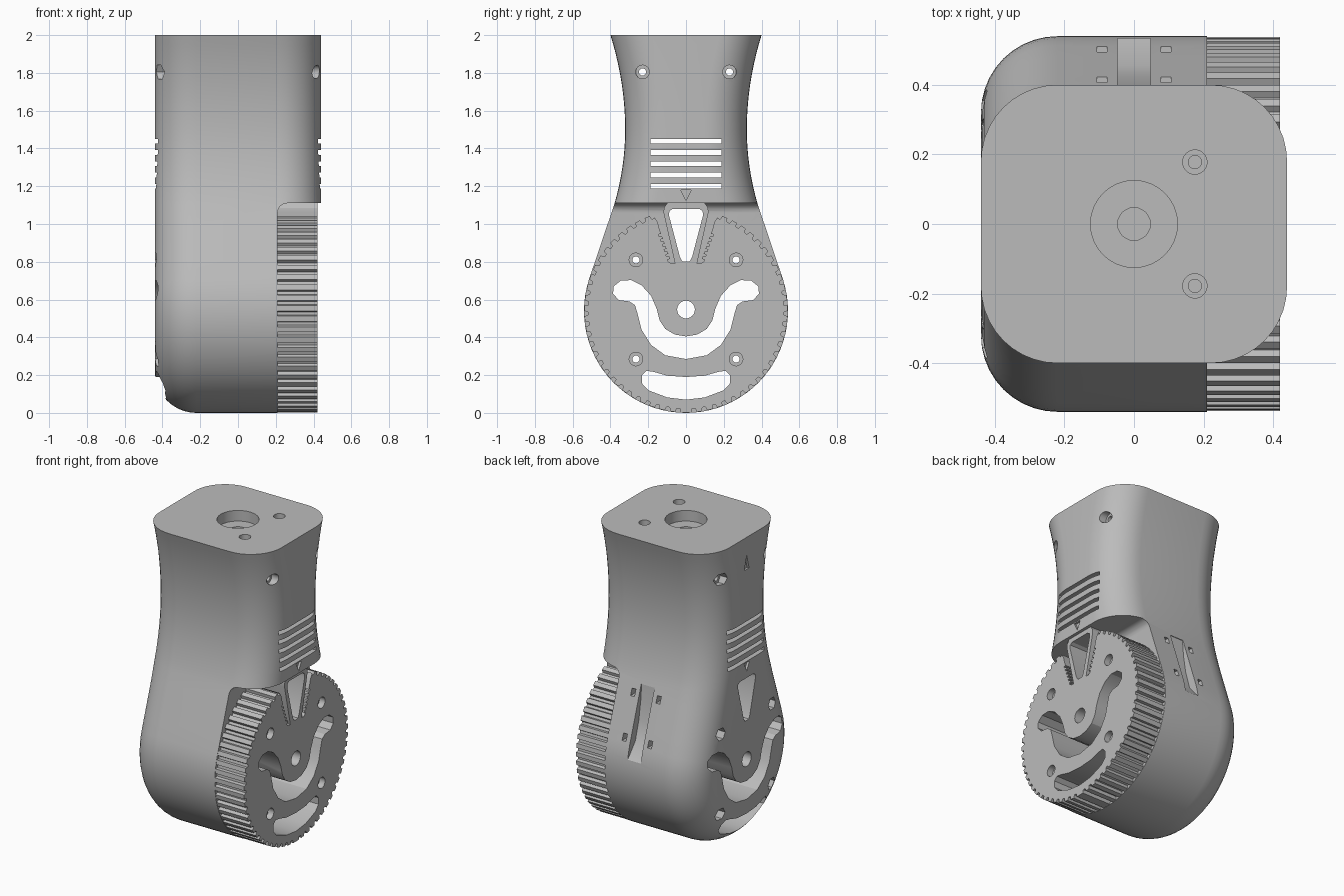
import bpy, bmesh
from math import sin, cos, pi, radians

if "Cube" in bpy.data.objects:
    bpy.data.objects.remove(bpy.data.objects["Cube"])

grey = bpy.data.materials.new("plain_grey")
grey.diffuse_color = (0.5, 0.5, 0.5, 1)
grey.use_nodes = True
grey.node_tree.nodes["Principled BSDF"].inputs["Base Color"].default_value = grey.diffuse_color


def make(name, bm):
    bmesh.ops.recalc_face_normals(bm, faces=bm.faces)
    me = bpy.data.meshes.new(name)
    bm.to_mesh(me)
    bm.free()
    me.materials.append(grey)
    ob = bpy.data.objects.new(name, me)
    bpy.context.collection.objects.link(ob)
    return ob


def prisms(name, axis, items):
    """Extrude outlines along an axis; items are (outline, start, end)."""
    place = {'x': lambda p, t: (t, p[0], p[1]),
             'y': lambda p, t: (p[0], t, p[1]),
             'z': lambda p, t: (p[0], p[1], t)}[axis]
    bm = bmesh.new()
    for pts, a, b in items:
        lo = [bm.verts.new(place(p, a)) for p in pts]
        hi = [bm.verts.new(place(p, b)) for p in pts]
        bm.faces.new(lo)
        bm.faces.new(hi)
        for i in range(len(pts)):
            j = (i + 1) % len(pts)
            bm.faces.new((lo[i], lo[j], hi[j], hi[i]))
    return make(name, bm)


def circle(cx, cy, r, n=24):
    return [(cx + r * cos(2 * pi * i / n), cy + r * sin(2 * pi * i / n)) for i in range(n)]


def rect(cx, cy, w, h):
    return [(cx - w, cy - h), (cx + w, cy - h), (cx + w, cy + h), (cx - w, cy + h)]


def mirrored(half):
    """Close a half outline by mirroring it across the first coordinate."""
    return half + [(-y, z) for y, z in reversed(half) if y > 1e-6]


def cut(ob, *cutters):
    bpy.context.view_layer.objects.active = ob
    for c in cutters:
        m = ob.modifiers.new("cut", 'BOOLEAN')
        m.operation, m.solver, m.object = 'DIFFERENCE', 'EXACT', c
        bpy.ops.object.modifier_apply(modifier=m.name)


# Body: bulb-and-waist side profile, rounded towards both flat sides
R, F = 0.54, 0.22
half = []
for i in range(25):
    a = radians(-90 + 108 * i / 24)
    half.append((R * cos(a), R + R * sin(a)))
y0, z0 = half[-1]
half += [(y0 + (0.381 - y0) * t, z0 + (1.1 - z0) * t) for t in (0.25, 0.5, 0.75)]
for i in range(19):
    z = 1.1 + 0.05 * i
    half.append((0.322 + (0.092 if z < 1.5 else 0.078) * ((z - 1.5) / 0.5) ** 2, z))


def inset(d):
    out = []
    for i, (y, z) in enumerate(half):
        if i == 0:
            n = (0, -1)
        elif z > 1.09:
            n = (1, 0)
        else:
            dy, dz = half[i + 1][0] - half[i - 1][0], half[i + 1][1] - half[i - 1][1]
            l = (dy * dy + dz * dz) ** 0.5
            n = (dz / l, -dy / l)
        out.append((max(0, y - d * n[0]), z - d * n[1]))
    out[0] = (0, out[0][1])
    return mirrored(out)


steps = [(-0.44 + F * (1 - cos(t)), F * (1 - sin(t))) for t in [k * pi / 20 for k in range(11)]]
steps += [(-x, d) for x, d in reversed(steps)]
bm = bmesh.new()
rings = [[bm.verts.new((x, y, z)) for y, z in inset(d)] for x, d in steps]
for a, b in zip(rings, rings[1:]):
    for i in range(len(a)):
        j = (i + 1) % len(a)
        bm.faces.new((a[i], a[j], b[j], b[i]))
bm.faces.new(rings[0])
bm.faces.new(rings[-1])
body = make("body_shell", bm)

# Toothed wheel with a V-shaped belt channel and a wedge column at the top
half_gear = []
pitch = 2 * pi / 60
for k in range(27):
    for f, r in ((0, R - 0.002), (0.5, R - 0.002), (0.6, R - 0.022), (0.9, R - 0.022)):
        a = (k + f) * pitch
        half_gear.append((r * sin(a), R - r * cos(a)))
half_gear[0] = (0, 0.002)
half_gear += [(0.17, 1.04), (0.15, 1.01), (0.14, 0.97)]
for k in range(6):
    for f, o in ((0, 0), (0.45, 0), (0.55, 0.015), (0.95, 0.015)):
        t = (k + f) / 6
        half_gear.append((0.136 - 0.058 * t + o, 0.96 - 0.16 * t))
half_gear += [(0.078, 0.79), (0.058, 0.79), (0.119, 1.06), (0.117, 1.085), (0.1, 1.11)]
wheel = prisms("toothed_wheel", 'x', [(mirrored(half_gear), 0.21, 0.42)])

# Openings that run from side to side
smile = mirrored([(0, .405), (.06, .415), (.11, .445), (.14, .49), (.155, .55), (.185, .62),
                  (.235, .675), (.29, .703), (.345, .70), (.383, .67), (.386, .63), (.355, .597),
                  (.30, .59), (.27, .57), (.255, .52), (.235, .44), (.185, .36), (.11, .305), (0, .285)])
arc = mirrored([(0, .19), (.1, .197), (.17, .217), (.21, .223), (.233, .20), (.234, .157),
                (.20, .12), (.1, .082), (0, .07)])
wedge = mirrored([(0, .80), (.02, .803), (.032, .825), (.09, 1.045), (.088, 1.068), (.07, 1.08)])
screws = [(s * 0.265, z) for s in (-1, 1) for z in (0.285, 0.81)]
top_screws = [(s * 0.23, 1.805) for s in (-1, 1)]
through = [smile, arc, wedge, circle(0, 0.547, 0.047)]
through += [circle(y, z, 0.019, 16) for y, z in screws + top_screws]
through += [rect(0, 1.2 + 0.0595 * i, 0.187, 0.012) for i in range(5)]
side_cut = prisms("side_openings", 'x', [(p, -0.7, 0.7) for p in through])

# Screw head recesses on the right, hexagonal nut pockets on the left, arrow marks
pockets = [(circle(y, z, 0.036), 0.38, 0.6) for y, z in screws + top_screws]
pockets += [(circle(y, z, 0.042, 6), -0.6, -0.38) for y, z in screws + top_screws]
down = [(-0.028, 1.18), (0.028, 1.18), (0, 1.125)]
up = [(-0.025, 1.79), (0.025, 1.79), (0, 1.88)]
pockets += [(down, 0.425, 0.6), (down, -0.6, -0.425), (up, -0.6, -0.425)]
pocket_cut = prisms("side_pockets", 'x', pockets)

# Space for the wheel, with a rounded inner corner
corner = [(0.26 - 0.05 * cos(radians(15 * i)), 1.06 + 0.05 * sin(radians(15 * i))) for i in range(7)]
wheel_space = prisms("wheel_space", 'y', [([(0.21, -0.2)] + corner + [(0.7, 1.11), (0.7, -0.2)], -0.8, 0.8)])

# Bores in the top
top_small = prisms("top_bores", 'z', [(circle(0, 0, 0.047), 1.82, 2.2)] +
                   [(circle(0.175, s * 0.178, 0.019, 16), 1.85, 2.2) for s in (-1, 1)])
top_large = prisms("top_recesses", 'z', [(circle(0, 0, 0.125, 32), 1.93, 2.2)] +
                   [(circle(0.175, s * 0.178, 0.035), 1.95, 2.2) for s in (-1, 1)])

# Cable scoop and tie holes on the back
scoop = prisms("cable_scoop", 'x', [([(.39, 1.06), (.40, .95), (.42, .83), (.455, .71), (.54, .61),
                                      (.7, .61), (.7, 1.06)], -0.048, 0.048)])
ties = prisms("tie_holes", 'y', [(rect(s * 0.092, z, 0.014, 0.022), 0.37, 0.7)
                                 for s in (-1, 1) for z in (0.74, 1.0)])

cut(body, wheel_space, side_cut, pocket_cut, top_small, top_large, scoop, ties)
cut(wheel, side_cut, pocket_cut)
for c in (wheel_space, side_cut, pocket_cut, top_small, top_large, scoop, ties):
    bpy.data.objects.remove(c, do_unlink=True)

# Smooth the curved skin, keep the cut edges sharp
for ob in (body, wheel):
    bpy.ops.object.select_all(action='DESELECT')
    ob.select_set(True)
    bpy.context.view_layer.objects.active = ob
    bpy.ops.object.shade_smooth_by_angle(angle=radians(25))
